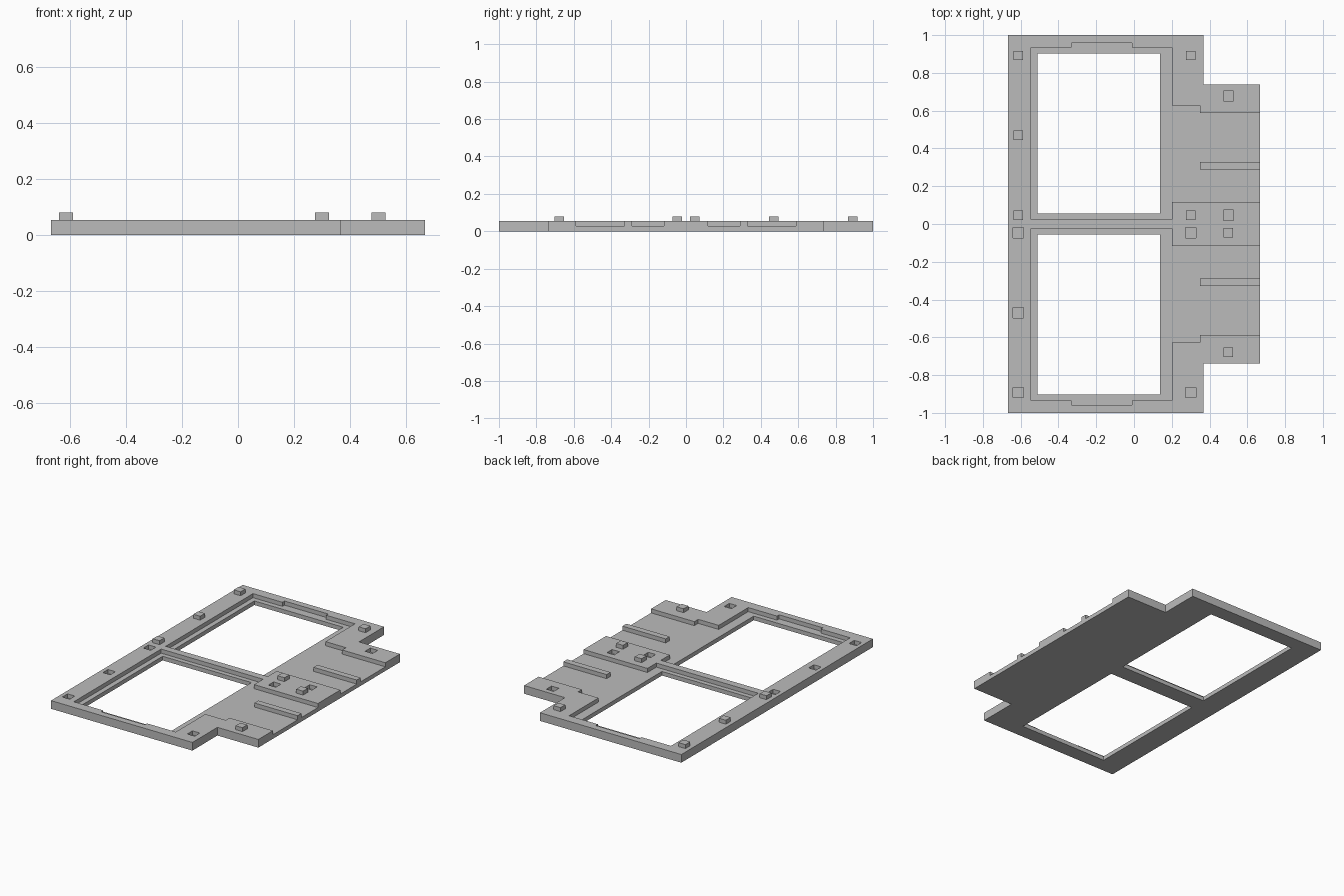
import bpy
import bmesh

cube = bpy.data.objects.get("Cube")
if cube:
    bpy.data.objects.remove(cube, do_unlink=True)

TOP, FLOOR, PEG_TOP = 0.054, 0.027, 0.08

grey = bpy.data.materials.new("plain grey")
grey.use_nodes = True
colour = (0.5, 0.5, 0.5, 1)
grey.diffuse_color = colour
grey.node_tree.nodes["Principled BSDF"].inputs["Base Color"].default_value = colour


def prism(name, outline, z0, z1):
    """Extrude a flat outline from z0 up to z1."""
    bm = bmesh.new()
    face = bm.faces.new([bm.verts.new((x, y, z0)) for x, y in outline])
    new = bmesh.ops.extrude_face_region(bm, geom=[face])["geom"]
    for v in new:
        if isinstance(v, bmesh.types.BMVert):
            v.co.z = z1
    bmesh.ops.recalc_face_normals(bm, faces=bm.faces)
    mesh = bpy.data.meshes.new(name)
    bm.to_mesh(mesh)
    bm.free()
    mesh.materials.append(grey)
    obj = bpy.data.objects.new(name, mesh)
    bpy.context.collection.objects.link(obj)
    return obj


def rect(x0, x1, y0, y1):
    return [(x0, y0), (x1, y0), (x1, y1), (x0, y1)]


def square(x, y, size):
    h = size / 2
    return rect(x - h, x + h, y - h, y + h)


def cut(target, cutter):
    cutter.hide_render = True
    mod = target.modifiers.new("cut", "BOOLEAN")
    mod.operation, mod.solver, mod.object = "DIFFERENCE", "EXACT", cutter
    bpy.context.view_layer.objects.active = target
    bpy.ops.object.modifier_apply(modifier=mod.name)
    bpy.data.objects.remove(cutter, do_unlink=True)


# Frame plate with a stepped side extension
half = [(0.367, 1), (0.367, 0.739), (0.666, 0.739)]
plate = prism("frame_plate",
              [(-0.666, -1), (-0.666, 1)] + half + [(x, -y) for x, y in reversed(half)],
              0, TOP)

# Stepped recess that runs around each window, and around a rib, to the open edge
recess = [(-0.545, 0.024), (0.2, 0.024), (0.2, 0.117), (0.8, 0.117),
          (0.8, 0.288), (0.35, 0.288), (0.35, 0.329), (0.8, 0.329),
          (0.8, 0.587), (0.35, 0.587), (0.35, 0.627), (0.2, 0.627),
          (0.2, 0.935), (-0.01, 0.935), (-0.01, 0.957), (-0.33, 0.957),
          (-0.33, 0.935), (-0.545, 0.935)]

for side in (1, -1):
    cut(plate, prism("recess_cutter", [(x, y * side) for x, y in recess], FLOOR, 0.2))
    cut(plate, prism("window_cutter", rect(-0.512, 0.137, *sorted((0.055 * side, 0.902 * side))),
                     -0.1, 0.2))

# Each peg has a matching socket in the opposite half
pegs = [(-0.613, 0.892), (-0.613, 0.47), (-0.613, 0.046), (0.3, 0.892),
        (0.3, 0.046), (0.5, -0.046), (0.5, -0.678)]
for i, (x, y) in enumerate(pegs, 1):
    cut(plate, prism("socket_cutter", square(x, -y, 0.054), FLOOR, 0.2))
    prism(f"peg_{i}", square(x, y, 0.05), TOP - 0.004, PEG_TOP)
